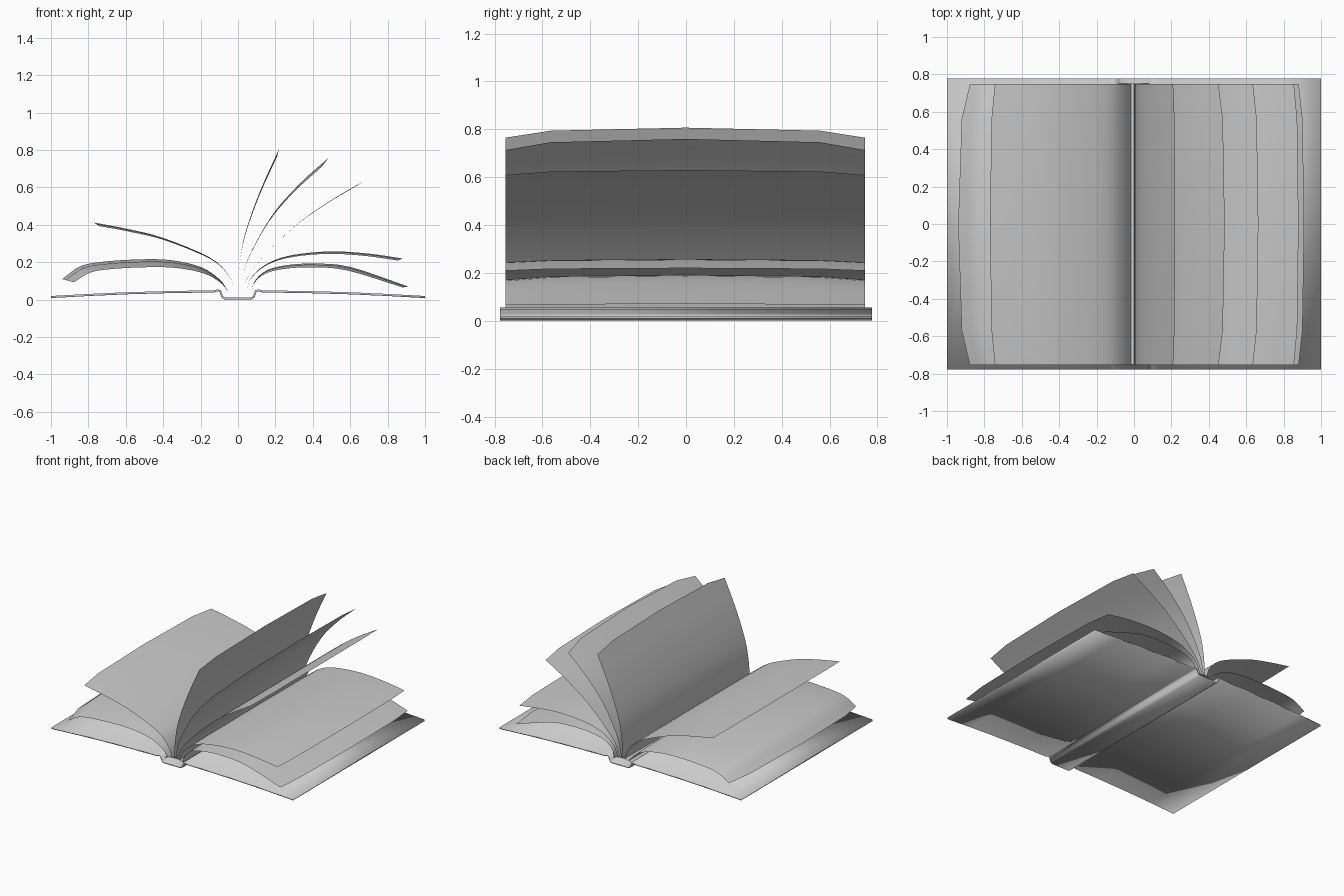
import bpy
from mathutils import Vector

if "Cube" in bpy.data.objects:
    bpy.data.objects.remove(bpy.data.objects["Cube"])


def smooth_path(pts, steps=4):
    """Catmull-Rom curve through the given x-z points."""
    p = [Vector(q) for q in pts]
    p = [2 * p[0] - p[1]] + p + [2 * p[-1] - p[-2]]
    out = []
    for i in range(1, len(p) - 2):
        a, b, c, d = p[i - 1:i + 3]
        for k in range(steps):
            t = k / steps
            out.append(0.5 * (2 * b + (c - a) * t + (2 * a - 5 * b + 4 * c - d) * t ** 2
                              + (3 * b - a - 3 * c + d) * t ** 3))
    return out + [p[-2]]


def loft(name, rows, ys, thickness=0, angle=0.6):
    """Sheet lofted through x-z profiles placed at the y stations."""
    n = len(rows[0])
    verts = [(q[0], y, q[1]) for row, y in zip(rows, ys) for q in row]
    faces = [(j * n + i, j * n + i + 1, (j + 1) * n + i + 1, (j + 1) * n + i)
             for j in range(len(rows) - 1) for i in range(n - 1)]
    if rows[0][0][0] > rows[0][-1][0]:
        faces = [f[::-1] for f in faces]
    mesh = bpy.data.meshes.new(name)
    mesh.from_pydata(verts, [], faces)
    ob = bpy.data.objects.new(name, mesh)
    bpy.context.collection.objects.link(ob)
    if thickness:
        mod = ob.modifiers.new("thickness", 'SOLIDIFY')
        mod.thickness = thickness
        mod.offset = 0
    bpy.ops.object.select_all(action='DESELECT')
    ob.select_set(True)
    bpy.context.view_layer.objects.active = ob
    bpy.ops.object.shade_smooth_by_angle(angle=angle)
    return ob


def page(name, pts, sx, sz):
    """Bowed page: its ends are the middle profile scaled about the root."""
    mid = smooth_path(pts)
    root = mid[0]
    rows = []
    for w in (1, 0.3, 0, 0.3, 1):
        kx, kz = 1 - w * (1 - sx), 1 - w * (1 - sz)
        rows.append([(root.x + (q.x - root.x) * kx, root.y + (q.y - root.y) * kz) for q in mid])
    loft(name, rows, (-0.755, -0.565, -0.003, 0.56, 0.748))


# Cover boards with spine channel
half = [(0.07, 0.006), (0.085, 0.016), (0.095, 0.046), (0.11, 0.05),
        (0.13, 0.044), (0.35, 0.041), (0.6, 0.034), (0.8, 0.025), (1.0, 0.014)]
cover = [(-x, z) for x, z in reversed(half)] + half
loft("cover", [cover, cover], (-0.777, 0.777), 0.011)

# Arched binding strip that holds the pages
arch = smooth_path([(-0.085, 0.028), (-0.05, 0.041), (0, 0.046), (0.05, 0.041), (0.085, 0.028)], 3)
loft("binding_strip", [arch, arch], (-0.75, 0.75))

# Pages fallen to the left
page("left_upper_page", [(-0.015, 0.045), (-0.05, 0.13), (-0.15, 0.225), (-0.4, 0.33),
                         (-0.6, 0.38), (-0.77, 0.412)], 0.965, 0.95)
page("left_lower_page", [(-0.05, 0.04), (-0.1, 0.11), (-0.2, 0.175), (-0.35, 0.21), (-0.5, 0.216),
                         (-0.7, 0.205), (-0.84, 0.18), (-0.94, 0.11)], 0.93, 0.76)

# Pages fallen to the right
page("right_upper_page", [(0.04, 0.043), (0.08, 0.13), (0.17, 0.2), (0.3, 0.24), (0.5, 0.258),
                          (0.7, 0.246), (0.88, 0.22)], 0.97, 0.94)
page("right_lower_page", [(0.07, 0.035), (0.09, 0.1), (0.15, 0.155), (0.25, 0.183), (0.4, 0.193),
                          (0.6, 0.175), (0.91, 0.07)], 0.965, 0.87)

# Pages standing up, mid-turn
page("turning_page_1", [(0, 0.045), (0.01, 0.2), (0.04, 0.36), (0.12, 0.585), (0.22, 0.807)], 0.95, 0.945)
page("turning_page_2", [(0.01, 0.045), (0.05, 0.21), (0.175, 0.44), (0.32, 0.61), (0.485, 0.76)], 0.93, 0.935)
page("turning_page_3", [(0.02, 0.045), (0.09, 0.18), (0.3, 0.39), (0.48, 0.52), (0.665, 0.63)], 0.955, 0.965)
